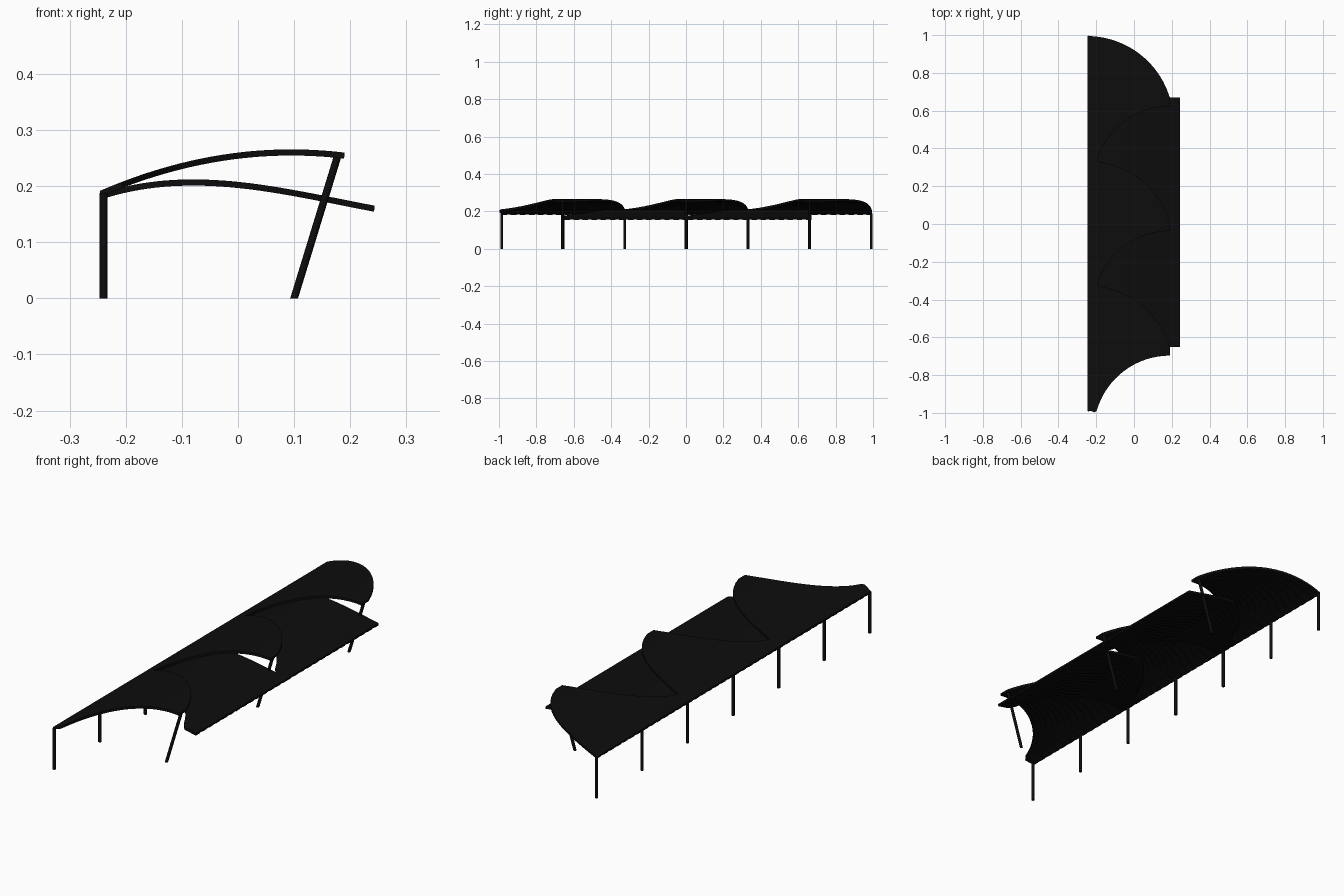
import bpy, bmesh, math
from mathutils import Vector

if "Cube" in bpy.data.objects:
    bpy.data.objects.remove(bpy.data.objects["Cube"])

PERIOD = 0.66
black = bpy.data.materials.new("black_paint")
black.diffuse_color = (0.004, 0.004, 0.004, 1)
black.use_nodes = True
black.node_tree.nodes["Principled BSDF"].inputs["Base Color"].default_value = black.diffuse_color


def finish(name, bm):
    bmesh.ops.recalc_face_normals(bm, faces=bm.faces)
    me = bpy.data.meshes.new(name)
    bm.to_mesh(me)
    bm.free()
    me.materials.append(black)
    ob = bpy.data.objects.new(name, me)
    bpy.context.collection.objects.link(ob)
    bpy.ops.object.select_all(action='DESELECT')
    ob.select_set(True)
    bpy.context.view_layer.objects.active = ob
    bpy.ops.object.shade_smooth_by_angle(angle=math.radians(35))
    return ob


# plan edges of a wave-shaped upper shell: convex far side, concave near side
def convex(x, k):
    return -0.785 + k * PERIOD + math.sqrt(max(0, 0.46 ** 2 - (x + 0.25) ** 2))


def concave(x, k):
    if x < -0.2:
        y = -1.0 - (x + 0.2) * 0.33
    else:
        y = -1.1 + math.sqrt(0.1625 - (x - 0.19) ** 2)
    return y + k * PERIOD


# height curves of both roof levels
def upper_z(x):
    return 0.2655 - 0.636 * (x - 0.095) ** 2


def lower_z(x):
    d = x + 0.08
    return 0.212 - 0.761 * d ** 2 + 0.97 * d ** 3


def add_slab(bm, lo, hi, height, x0, x1, t0, t1, top, bottom, nx=32, ny=2):
    """Solid strip between two plan edges, following a height curve."""
    layers = []
    for off in (top, bottom):
        rows = []
        for i in range(nx + 1):
            x = x0 + (x1 - x0) * (i / nx) ** 1.3
            a, b = lo(x), hi(x)
            rows.append([bm.verts.new((x, a + (b - a) * (t0 + (t1 - t0) * j / ny),
                                       height(x) - off)) for j in range(ny + 1)])
        layers.append(rows)
        for i in range(nx):
            for j in range(ny):
                bm.faces.new((rows[i][j], rows[i + 1][j], rows[i + 1][j + 1], rows[i][j + 1]))
    t, b = layers
    rim = [(i, 0) for i in range(nx)] + [(nx, j) for j in range(ny)]
    rim += [(i, ny) for i in range(nx, 0, -1)] + [(0, j) for j in range(ny, 0, -1)]
    for (i, j), (m, n) in zip(rim, rim[1:] + rim[:1]):
        bm.faces.new((t[i][j], t[m][n], b[m][n], b[i][j]))


def roof(name, lo, hi, height, x0, x1, slats):
    bm = bmesh.new()
    add_slab(bm, lo, hi, height, x0, x1, 0, 1, 0, 0.008, ny=12)
    finish(name, bm)
    # curved slats fanning out beneath the sheet
    bm = bmesh.new()
    for s in range(slats):
        w = 1 / (slats - 0.4)
        add_slab(bm, lo, hi, height, x0 + 0.001, x1 - 0.001,
                 s * w, (s + 0.6) * w, 0.0075, 0.011, ny=1)
    finish(name + "_slats", bm)


# three wave shells on top
for k in range(3):
    roof(f"upper_shell_{k + 1}", lambda x: concave(x, k), lambda x: convex(x, k),
         upper_z, -0.246, 0.19, 14)

# two fan-shaped sheets filling the bays below
for k in range(2):
    front, back = -0.65 + k * PERIOD, 0.01 + k * PERIOD
    roof(f"lower_sheet_{k + 1}",
         lambda x: max(convex(x, k) - 0.04, front),
         lambda x: min(concave(x, k + 1) + 0.11, back),
         lower_z, -0.24, 0.243, 14)


def post(name, a, b, r=0.007):
    bm = bmesh.new()
    rings = [[bm.verts.new(Vector(p) + Vector((r * math.cos(q * math.pi / 6),
                                               r * math.sin(q * math.pi / 6), 0)))
              for q in range(12)] for p in (a, b)]
    for q in range(12):
        n = (q + 1) % 12
        bm.faces.new((rings[0][q], rings[0][n], rings[1][n], rings[1][q]))
    for ring in rings:
        bm.faces.new(ring)
    finish(name, bm)


# straight back posts and leaning front posts
for i in range(7):
    y = -0.985 + i * 1.975 / 6
    post(f"back_post_{i + 1}", (-0.24, y, 0), (-0.24, y, 0.188))
for i in range(3):
    y = (i - 1) * PERIOD
    post(f"front_post_{i + 1}", (0.1, y, 0), (0.178, y, 0.255))
